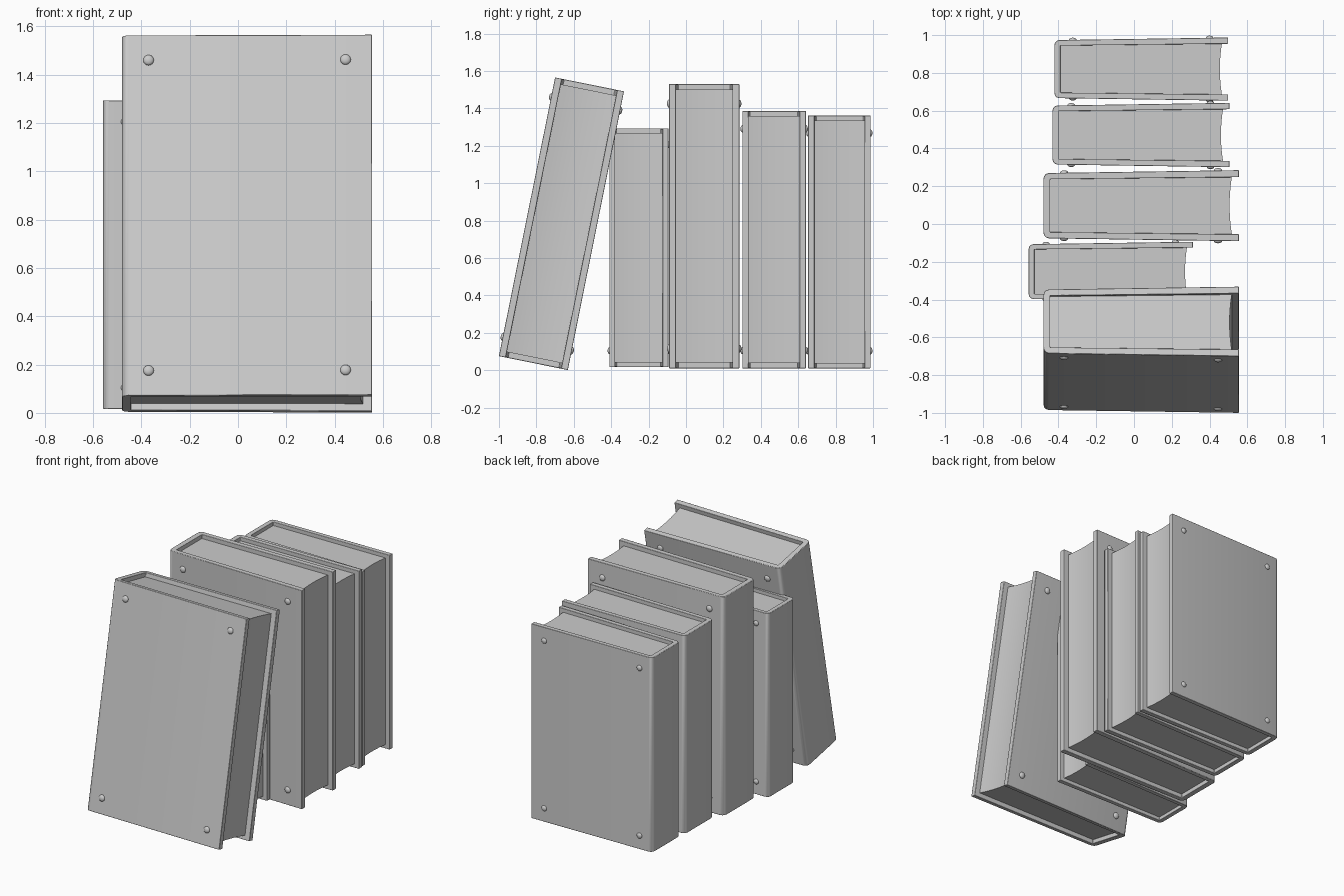
import bpy, bmesh, math
from mathutils import Matrix

if "Cube" in bpy.data.objects:
    bpy.data.objects.remove(bpy.data.objects["Cube"])

H = 1.52  # height of the master book


def extrude_outline(name, outline, z0, z1, bevel=0.0):
    bm = bmesh.new()
    face = bm.faces.new([bm.verts.new((x, y, z0)) for x, y in outline])
    ext = bmesh.ops.extrude_face_region(bm, geom=[face])
    bmesh.ops.translate(bm, vec=(0, 0, z1 - z0),
                        verts=[v for v in ext["geom"] if isinstance(v, bmesh.types.BMVert)])
    bmesh.ops.recalc_face_normals(bm, faces=bm.faces)
    return finish(name, bm, bevel)


def finish(name, bm, bevel=0.0):
    me = bpy.data.meshes.new(name)
    bm.to_mesh(me)
    bm.free()
    ob = bpy.data.objects.new(name, me)
    bpy.context.collection.objects.link(ob)
    if bevel:
        mod = ob.modifiers.new("soft_edges", 'BEVEL')
        mod.width = bevel
        mod.segments = 2
    bpy.context.view_layer.objects.active = ob
    bpy.ops.object.select_all(action='DESELECT')
    ob.select_set(True)
    bpy.ops.object.shade_smooth_by_angle(angle=math.radians(40))
    return ob


def mirrored(half):
    return half + [(x, -y) for x, y in reversed(half)]


def book(name, x, y, z, scale, lean=0.0):
    place = (Matrix.Translation((x, y, z)) @ Matrix.Rotation(lean, 4, 'X')
             @ Matrix.Scale(scale, 4))

    # cover: two boards joined by a rounded spine, flaring slightly outward
    half = [(0.036, 0.14), (1.035, 0.151), (1.035, 0.188), (0.03, 0.173),
            (0.014, 0.168), (0.004, 0.157), (0.0, 0.14)]
    cover = extrude_outline(name + "_cover", mirrored(half), 0, H, 0.003)

    # pages: block with a hollow fore edge
    fore = [(0.986 + 0.012 * (i / 5) ** 2, 0.152 * i / 5) for i in range(-5, 6)]
    pages = extrude_outline(name + "_pages", [(0.03, -0.142)] + fore + [(0.03, 0.142)],
                            0.03, H - 0.03)

    # rivets: flattened domes near the corners of both boards
    bm = bmesh.new()
    for rx, ry in ((0.11, 0.174), (0.925, 0.186)):
        for side in (-1, 1):
            for rz in (0.105, H - 0.105):
                m = (Matrix.Translation((rx, side * ry, rz))
                     @ Matrix.Diagonal((1, 0.6, 1, 1))
                     @ Matrix.Rotation(math.pi / 2, 4, 'X'))
                bmesh.ops.create_uvsphere(bm, u_segments=16, v_segments=10,
                                          radius=0.022, matrix=m)
    rivets = finish(name + "_rivets", bm)

    for ob in (cover, pages, rivets):
        ob.matrix_world = place


# row of books, from the leaning one at the front to the back
book("leaning_book", -0.48, -0.816, 0.038, 1.0, math.radians(-11.4))
book("small_book", -0.558, -0.252, 0.016, 0.84)
book("tall_book", -0.48, 0.097, 0.01, 1.0)
book("fourth_book", -0.432, 0.471, 0.01, 0.905)
book("fifth_book", -0.422, 0.82, 0.01, 0.889)
